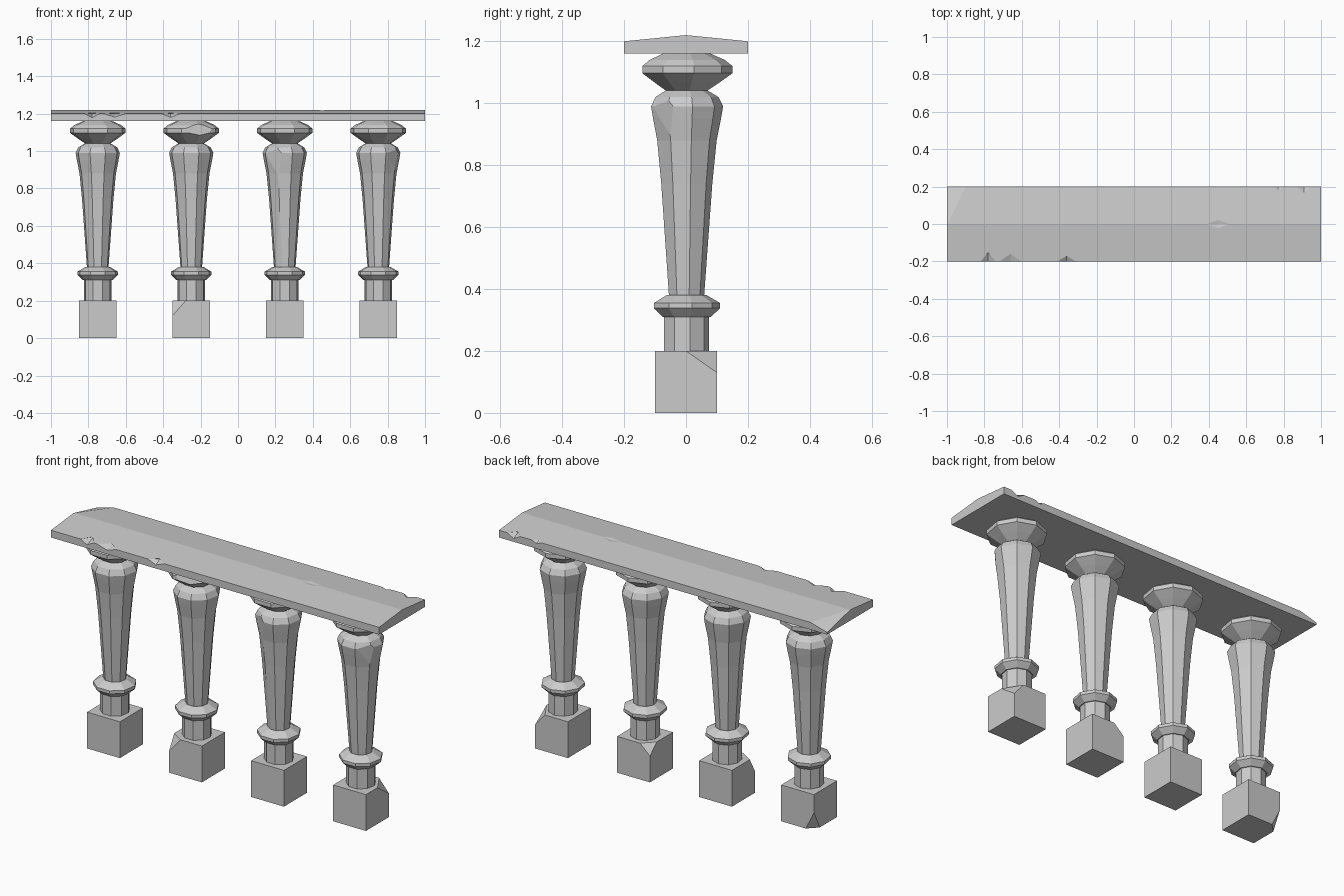
import bpy, bmesh, math
from mathutils import Vector, Matrix

if "Cube" in bpy.data.objects:
    bpy.data.objects.remove(bpy.data.objects["Cube"])

SIDES = 9


def finish(bm, name, loc=(0, 0, 0)):
    bmesh.ops.recalc_face_normals(bm, faces=bm.faces)
    me = bpy.data.meshes.new(name)
    bm.to_mesh(me)
    bm.free()
    ob = bpy.data.objects.new(name, me)
    ob.location = loc
    bpy.context.collection.objects.link(ob)
    return ob


def slice_off(bm, point, normal):
    """Remove everything on the normal side of a plane and close the gap."""
    cut = bmesh.ops.bisect_plane(bm, geom=bm.verts[:] + bm.edges[:] + bm.faces[:], dist=1e-5,
                                 plane_co=point, plane_no=normal, clear_outer=True)
    edges = [e for e in cut["geom_cut"] if isinstance(e, bmesh.types.BMEdge)]
    bmesh.ops.holes_fill(bm, edges=edges, sides=0)


def chip_corner(bm, corner, lengths):
    """Break off a box corner; signed lengths run inwards along each axis."""
    c = Vector(corner)
    normal = -Vector([1 / d for d in lengths])
    slice_off(bm, c + Vector((lengths[0], 0, 0)), normal)


def lathe(profile, name, x, chips=()):
    bm = bmesh.new()
    rings = []
    for r, z in profile:
        rings.append([bm.verts.new((r * math.sin(2 * math.pi * k / SIDES),
                                    r * math.cos(2 * math.pi * k / SIDES), z))
                      for k in range(SIDES)])
    for a, b in zip(rings, rings[1:]):
        for k in range(SIDES):
            n = (k + 1) % SIDES
            bm.faces.new((a[k], a[n], b[n], b[k]))
    bm.faces.new(rings[0])
    bm.faces.new(rings[-1])
    bmesh.ops.recalc_face_normals(bm, faces=bm.faces)
    for point, normal in chips:
        slice_off(bm, Vector(point), Vector(normal))
    return finish(bm, name, (x, 0, 0))


# Turned profiles as (radius, height)
NECK = [(.075, .12), (.075, .315)]
COLLAR = [(.08, .31), (.11, .338), (.11, .355), (.067, .38)]
SHAFT = [(.058, .37), (.085, .74), (.099, .88), (.113, .95), (.12, .99), (.105, 1.02), (.068, 1.042)]
BULB = [(.068, 1.04), (.108, 1.067), (.15, 1.097), (.15, 1.12), (.125, 1.14), (.075, 1.162)]

# Damage per baluster: x, block corner signs, chip lengths, shaft chips, bulb chips
BALUSTERS = [
    (-.75, (-1, 1, -1), (.05, .05, .10), [], []),
    (-.25, (-1, -1, 1), (.07, .045, .08), [], [((.05, -.115, 1.11), (.35, -1, .3))]),
    (.25, (-1, 1, 1), (.06, .06, .055), [((-.06, -.085, .97), (-.6, -1, -.1))], []),
    (.75, (1, 1, 1), (.06, .10, .07), [((.075, -.075, .97), (1, -.9, -.1))], []),
]

for i, (x, sign, size, shaft_chips, bulb_chips) in enumerate(BALUSTERS, 1):
    # Square block with one broken corner
    bm = bmesh.new()
    bmesh.ops.create_cube(bm, size=.2, matrix=Matrix.Translation((0, 0, .1)))
    corner = (sign[0] * .1, sign[1] * .1, .1 + sign[2] * .1)
    chip_corner(bm, corner, [-s * d for s, d in zip(sign, size)])
    finish(bm, f"base_block_{i}", (x, 0, 0))
    # Turned parts
    lathe(NECK, f"neck_{i}", x)
    lathe(COLLAR, f"collar_{i}", x)
    lathe(SHAFT, f"shaft_{i}", x, shaft_chips)
    lathe(BULB, f"top_bulb_{i}", x, bulb_chips)

# Handrail: shallow gable section swept along x
bm = bmesh.new()
section = [(-.2, 1.16), (.2, 1.16), (.2, 1.2), (0, 1.22), (-.2, 1.2)]
face = bm.faces.new([bm.verts.new((-1, y, z)) for y, z in section])
ext = bmesh.ops.extrude_face_region(bm, geom=[face])
bmesh.ops.translate(bm, vec=(2, 0, 0), verts=[v for v in ext["geom"] if isinstance(v, bmesh.types.BMVert)])
if not face.is_valid or len(bm.faces) < 7:
    bm.faces.new([v for v in bm.verts if v.co.x < 0])
bmesh.ops.recalc_face_normals(bm, faces=bm.faces)
chip_corner(bm, (-1, .2, 1.2), (.10, -.12, -.028))
rail = finish(bm, "handrail")

# Notches in the rail: centre and half-size of a diamond cutter
NOTCHES = [
    ((-.78, -.2, 1.2), (.04, .06, .022)), ((-.66, -.2, 1.2), (.06, .05, .018)),
    ((-.36, -.2, 1.2), (.05, .035, .02)), ((.77, .2, 1.2), (.03, .018, .012)),
    ((.91, .2, 1.2), (.04, .04, .022)), ((.45, 0, 1.222), (.08, .045, .008)),
]
bpy.context.view_layer.objects.active = rail
for loc, size in NOTCHES:
    bm = bmesh.new()
    tips = []
    for axis in range(3):
        for s in (1, -1):
            p = [0, 0, 0]
            p[axis] = s * size[axis]
            tips.append(bm.verts.new(p))
    bmesh.ops.convex_hull(bm, input=tips)
    cutter = finish(bm, "notch_cutter", loc)
    cutter.hide_render = True
    mod = rail.modifiers.new("notch", "BOOLEAN")
    mod.operation, mod.solver, mod.object = "DIFFERENCE", "EXACT", cutter
    bpy.ops.object.modifier_apply(modifier=mod.name)
    bpy.data.objects.remove(cutter)
